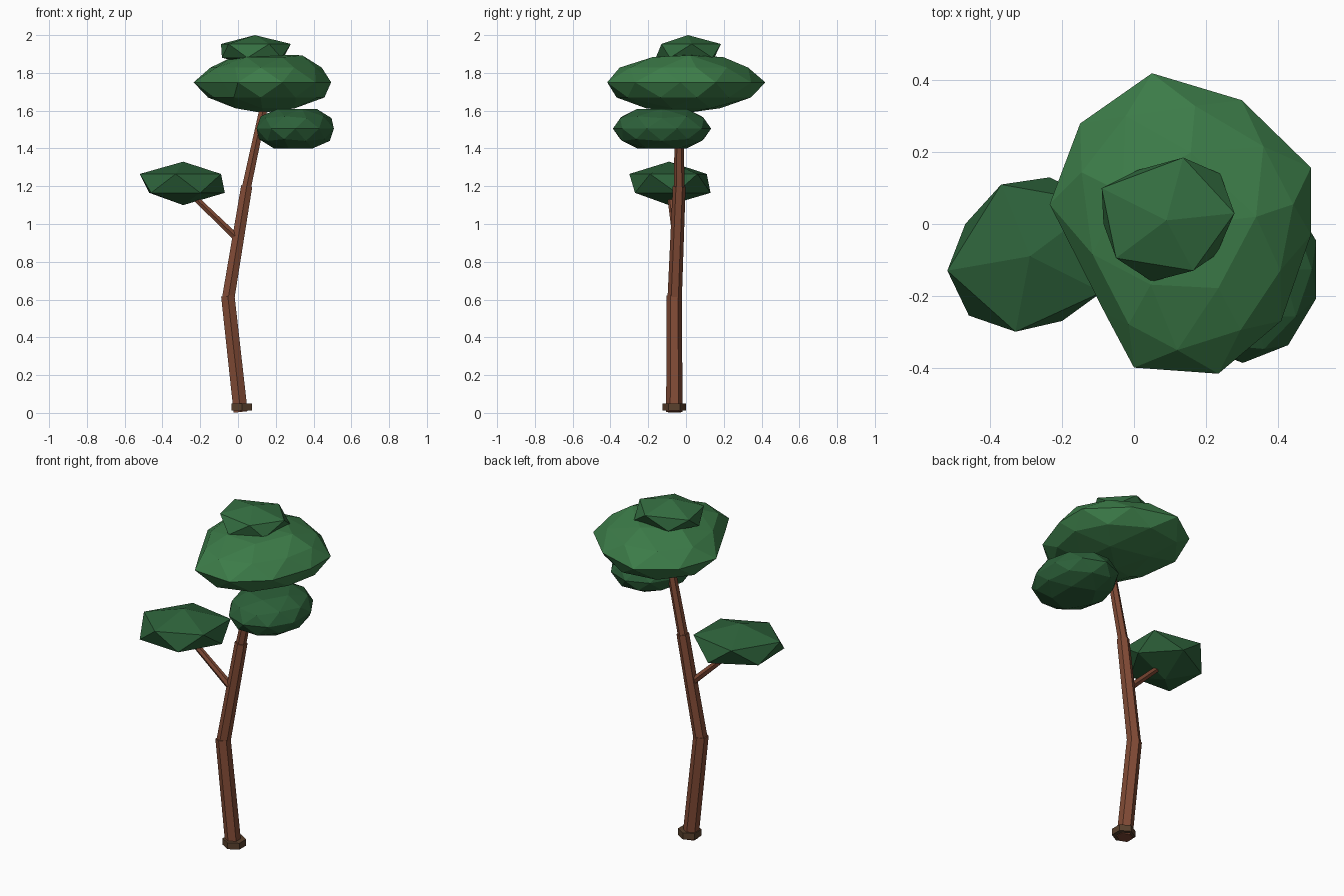
import bpy, bmesh
from math import sin, cos, pi
from mathutils import Vector

if "Cube" in bpy.data.objects:
    bpy.data.objects.remove(bpy.data.objects["Cube"])


def material(name, rgb):
    m = bpy.data.materials.new(name)
    m.diffuse_color = (*rgb, 1)
    m.use_nodes = True
    m.node_tree.nodes["Principled BSDF"].inputs["Base Color"].default_value = m.diffuse_color
    return m


BARK = material("bark", (0.22, 0.07, 0.036))
ROOT = material("root_brown", (0.10, 0.052, 0.026))
LEAF = material("leaf_green", (0.045, 0.20, 0.065))
LEAF_MID = material("leaf_mid_green", (0.034, 0.155, 0.052))
LEAF_DARK = material("leaf_dark_green", (0.026, 0.12, 0.042))


def finish(name, bm, mat):
    bmesh.ops.recalc_face_normals(bm, faces=bm.faces[:])
    me = bpy.data.meshes.new(name)
    bm.to_mesh(me)
    bm.free()
    me.materials.append(mat)
    ob = bpy.data.objects.new(name, me)
    bpy.context.collection.objects.link(ob)
    return ob


def limb(name, a, b, ra, rb, mat, sides=6):
    """Tapered prism from a to b with a corner facing the front."""
    a, b = Vector(a), Vector(b)
    d = (b - a).normalized()
    y = Vector((0, -1, 0))
    u = (y - d * y.dot(d)).normalized()
    v = d.cross(u)
    bm = bmesh.new()
    rings = []
    for p, r in ((a, ra), (b, rb)):
        rings.append([bm.verts.new(p + r * (cos(2 * pi * i / sides) * u + sin(2 * pi * i / sides) * v))
                      for i in range(sides)])
    lo, hi = rings
    bm.faces.new(lo)
    bm.faces.new(hi)
    for i in range(sides):
        j = (i + 1) % sides
        bm.faces.new((lo[i], lo[j], hi[j], hi[i]))
    return finish(name, bm, mat)


def hull(name, points, mat):
    """Faceted clump wrapped around a set of points."""
    bm = bmesh.new()
    for p in points:
        bm.verts.new(p)
    res = bmesh.ops.convex_hull(bm, input=bm.verts[:])
    loose = {g for g in res["geom_interior"] + res["geom_unused"] if isinstance(g, bmesh.types.BMVert)}
    bmesh.ops.delete(bm, geom=list(loose), context='VERTS')
    return finish(name, bm, mat)


def rings(*levels):
    return [(x, y, z) for z, pts in levels for x, y in pts]


# Trunk, foot collar and side branch
limb("root_collar", (0.02, -0.062, 0.013), (0.02, -0.062, 0.05), 0.063, 0.063, ROOT)
limb("lower_trunk", (0.014, -0.062, 0.005), (-0.054, -0.062, 0.62), 0.043, 0.041, BARK)
limb("middle_trunk", (-0.052, -0.06, 0.605), (0.046, -0.036, 1.20), 0.038, 0.034, BARK)
limb("upper_trunk", (0.042, -0.036, 1.18), (0.145, -0.036, 1.66), 0.028, 0.023, BARK)
limb("side_branch", (0.0, -0.05, 0.92), (-0.26, -0.085, 1.17), 0.021, 0.017, BARK)

# Low left clump: a squashed 20-sided form
hull("left_foliage", rings(
    (1.33, [(-0.29, -0.09)]),
    (1.265, [(-0.52, -0.13), (-0.33, -0.30), (-0.09, -0.19), (-0.09, 0.06), (-0.37, 0.11)]),
    (1.165, [(-0.46, -0.255), (-0.20, -0.27), (-0.07, -0.05), (-0.235, 0.13), (-0.47, 0.0)]),
    (1.10, [(-0.29, -0.09)])), LEAF_DARK)

# Crown tip: another 20-sided form
hull("top_foliage", rings(
    (2.0, [(0.09, 0.01)]),
    (1.953, [(-0.09, 0.10), (0.137, 0.185), (0.28, 0.03), (0.165, -0.13), (-0.05, -0.095)]),
    (1.88, [(0.24, 0.14), (0.23, -0.085), (0.05, -0.16), (-0.085, 0.0), (0.01, 0.15)]),
    (1.84, [(0.09, 0.01)])), LEAF_MID)

# Main crown: outline polygon repeated at several heights
outline = [(0.05, 0.42), (0.30, 0.345), (0.493, 0.157), (0.493, -0.03), (0.41, -0.27),
           (0.235, -0.417), (0.0, -0.40), (-0.08, -0.25), (-0.235, 0.055), (-0.15, 0.28)]
centre = Vector((0.14, 0.0))
pts = []
for z, scale, step, start in ((1.75, 1, 1, 0), (1.828, 0.86, 2, 0), (1.67, 0.9, 2, 0),
                              (1.828, 0.86, 2, 1), (1.67, 0.9, 2, 1),
                              (1.883, 0.52, 2, 0), (1.613, 0.52, 2, 1)):
    for i in range(start, 10, step):
        p = Vector(outline[i])
        if step == 2:
            p = (p + Vector(outline[(i + 1) % 10])) / 2
        p = centre + (p - centre) * scale
        pts.append((p.x, p.y, z))
pts += [(0.16, 0.0, 1.897), (0.13, 0.0, 1.588), (0.34, 0.02, 1.893)]
hull("main_foliage", pts, LEAF)

# Lower right clump: squashed icosphere with flattened top and bottom
bm = bmesh.new()
bmesh.ops.create_icosphere(bm, subdivisions=2, radius=1)
for v in bm.verts:
    z = max(-0.105, min(0.105, v.co.z * 0.124))
    v.co = (0.303 + v.co.x * 0.215, -0.127 + v.co.y * 0.26, 1.505 + z)
finish("right_foliage", bm, LEAF_DARK)
